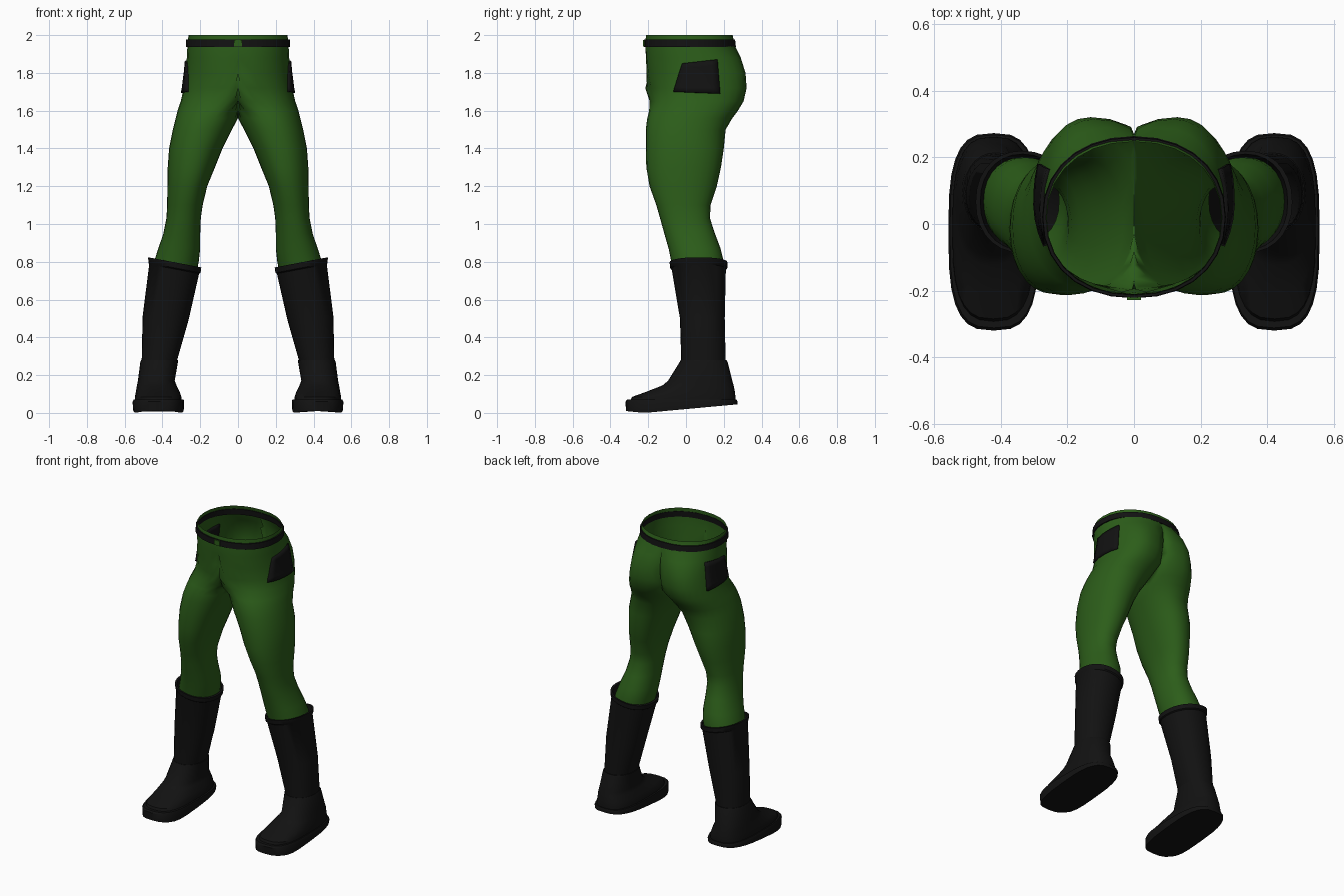
import bpy, bmesh, math
from mathutils import Vector
from mathutils.bvhtree import BVHTree

if "Cube" in bpy.data.objects:
    bpy.data.objects.remove(bpy.data.objects["Cube"])

N = 28


def material(name, rgb):
    m = bpy.data.materials.new(name)
    m.diffuse_color = (*rgb, 1)
    m.use_nodes = True
    m.node_tree.nodes["Principled BSDF"].inputs["Base Color"].default_value = m.diffuse_color
    return m


GREEN = material("green_cloth", (0.025, 0.11, 0.01))
BLACK = material("black_leather", (0.006, 0.006, 0.006))


def power(v, p):
    return math.copysign(abs(v) ** p, v)


def ring(z, xo, xi, cxf, cxb, yf, yb, p=0.92, tilt=0.0):
    """Rounded section; front and back may be widest at different x."""
    pts, cy, ry = [], (yf + yb) / 2, (yb - yf) / 2
    for i in range(N):
        a = 2 * math.pi * i / N
        c, s = power(round(math.cos(a), 6), p), power(round(math.sin(a), 6), p)
        cx = cxb if s >= 0 else cxf
        x = cx + c * ((xo - cx) if c > 0 else (cx - xi))
        pts.append(Vector((x, cy + ry * s, z + tilt * (x - (xo + xi) / 2))))
    return pts


def oval(z, xo, xi, yf, yb, p=0.92, tilt=0.0):
    c = (xo + xi) / 2
    return ring(z, xo, xi, c, c, yf, yb, p, tilt)


def finish(name, bm, mat, mirror=False, angle=40):
    bmesh.ops.recalc_face_normals(bm, faces=bm.faces)
    me = bpy.data.meshes.new(name)
    bm.to_mesh(me)
    ob = bpy.data.objects.new(name, me)
    bpy.context.collection.objects.link(ob)
    me.materials.append(mat)
    bpy.ops.object.select_all(action='DESELECT')
    ob.select_set(True)
    bpy.context.view_layer.objects.active = ob
    bpy.ops.object.shade_smooth_by_angle(angle=math.radians(angle))
    if mirror:
        ob.modifiers.new("Mirror", 'MIRROR').merge_threshold = 0.0005
    return ob


def loft(rings, cap_end=False, cap_start=False, loop=False):
    bm = bmesh.new()
    vs = [[bm.verts.new(p) for p in r] for r in rings]
    pairs = list(zip(vs, vs[1:])) + ([(vs[-1], vs[0])] if loop else [])
    for a, b in pairs:
        for i in range(N):
            j = (i + 1) % N
            bm.faces.new((a[i], a[j], b[j], b[i]))
    if cap_start:
        bm.faces.new(vs[0])
    if cap_end:
        bm.faces.new(vs[-1])
    return bm


# Trousers: one half lofted from waist to shin, sections clipped at the centre
half = [
    (2.00, .262, -.262, 0, 0, -.212, .247),
    (1.94, .268, -.262, 0, .02, -.216, .260),
    (1.88, .271, -.20, 0, .08, -.214, .290),
    (1.80, .277, -.12, .02, .12, -.205, .315),
    (1.72, .287, -.10, .05, .13, -.187, .321),
    (1.65, .303, -.07, .09, .14, -.180, .305),
    (1.60, .320, -.02, .14, .15, -.195, .275),
    (1.56, .330, 0, .165, .16, -.205, .245),
    (1.50, .345, .032, .19, .18, -.213, .210),
    (1.40, .365, .082, .22, .22, -.213, .200),
    (1.30, .372, .122, .24, .24, -.210, .185),
    (1.20, .374, .163, .26, .26, -.193, .163),
    (1.10, .375, .187, .28, .28, -.157, .130),
    (1.03, .379, .197, .29, .29, -.137, .127),
    (0.95, .395, .200, .30, .30, -.115, .153),
    (0.87, .422, .200, .31, .31, -.092, .183),
    (0.80, .445, .208, .325, .325, -.078, .200),
    (0.72, .458, .225, .34, .34, -.06, .200),
]
rings = [ring(*h) for h in half]
for r in rings:
    for v in r:
        v.x = max(v.x, 0.0)
        if v.y < 0:  # front bulge and fly crease
            v.y -= .042 * math.exp(-(v.x / .065) ** 2 - ((v.z - 1.69) / .075) ** 2)
            v.y += .012 * math.exp(-(v.x / .01) ** 2 - ((v.z - 1.82) / .05) ** 2)
bm = loft(rings)
inside = [f for f in bm.faces if all(v.co.x < 1e-5 for v in f.verts)]
bmesh.ops.delete(bm, geom=inside, context='FACES')
bmesh.ops.dissolve_degenerate(bm, dist=1e-5, edges=bm.edges)
surface = BVHTree.FromBMesh(bm)
finish("trousers", bm, GREEN, mirror=True, angle=60)

# Belt band and buckle
belt = [oval(z, x, -x, f, b) for z, x, f, b in (
    (1.938, .266, -.214, .252), (1.938, .276, -.223, .264),
    (1.976, .274, -.221, .260), (1.976, .262, -.211, .248))]
finish("belt", loft(belt, loop=True), BLACK)

bm = bmesh.new()
bmesh.ops.create_cube(bm, size=1)
for v in bm.verts:
    v.co = Vector((v.co.x * .042, v.co.y * .014 - .221, v.co.z * .034 + 1.957))
finish("buckle", bm, GREEN)

# Side pockets: a quad patch laid onto the hip surface
corners = [Vector(c) for c in ((-.02, 1.85), (.165, 1.87), (.18, 1.69), (-.065, 1.70))]
bm = bmesh.new()
K = 6
grid = []
for j in range(K + 1):
    row = []
    for i in range(K + 1):
        top = corners[0].lerp(corners[1], i / K)
        low = corners[3].lerp(corners[2], i / K)
        q = top.lerp(low, j / K)
        hit = surface.ray_cast(Vector((1, q.x, q.y)), Vector((-1, 0, 0)))[0]
        row.append(bm.verts.new((hit.x + .003, q.x, q.y)))
    grid.append(row)
for j in range(K):
    for i in range(K):
        bm.faces.new((grid[j][i], grid[j][i + 1], grid[j + 1][i + 1], grid[j + 1][i]))
pocket = finish("side_pockets", bm, BLACK, mirror=True)
sol = pocket.modifiers.new("Solidify", 'SOLIDIFY')
sol.thickness, sol.offset = .016, 0

# Boot shafts with a rolled top edge
shaft = [
    oval(.74, .452, .215, -.065, .200, tilt=.19),
    oval(.797, .462, .207, -.078, .210, tilt=.19),
    oval(.797, .476, .194, -.087, .220, tilt=.19),
    oval(.768, .474, .198, -.084, .219, tilt=.19),
    oval(.762, .470, .206, -.076, .211, tilt=.19),
    oval(.50, .505, .262, -.032, .205, tilt=.08),
    oval(.27, .510, .325, -.025, .210),
]
finish("boot_shafts", loft(shaft), BLACK, mirror=True)

# Boot feet
foot = [
    oval(.28, .512, .318, -.028, .214),
    oval(.27, .517, .318, -.033, .220),
    oval(.17, .530, .335, -.095, .245, .85),
    oval(.145, .535, .325, -.125, .252, .8),
    oval(.11, .541, .308, -.215, .259, .75),
    oval(.085, .546, .300, -.285, .262, .7),
    oval(.055, .546, .297, -.300, .262, .7),
]
finish("boot_feet", loft(foot, cap_end=True, cap_start=True), BLACK, mirror=True)

# Soles: flat outline rising towards the heel
top = oval(.07, .553, .288, -.312, .268, .66)
mid = oval(.06, .558, .285, -.320, .273, .66)
low = oval(0, .556, .287, -.318, .272, .66)
for v in low:
    v.z = max(.092 * (v.y + .22), -.1 * (v.y + .22))
finish("boot_soles", loft([top, mid, low], cap_end=True, cap_start=True), BLACK, mirror=True)
